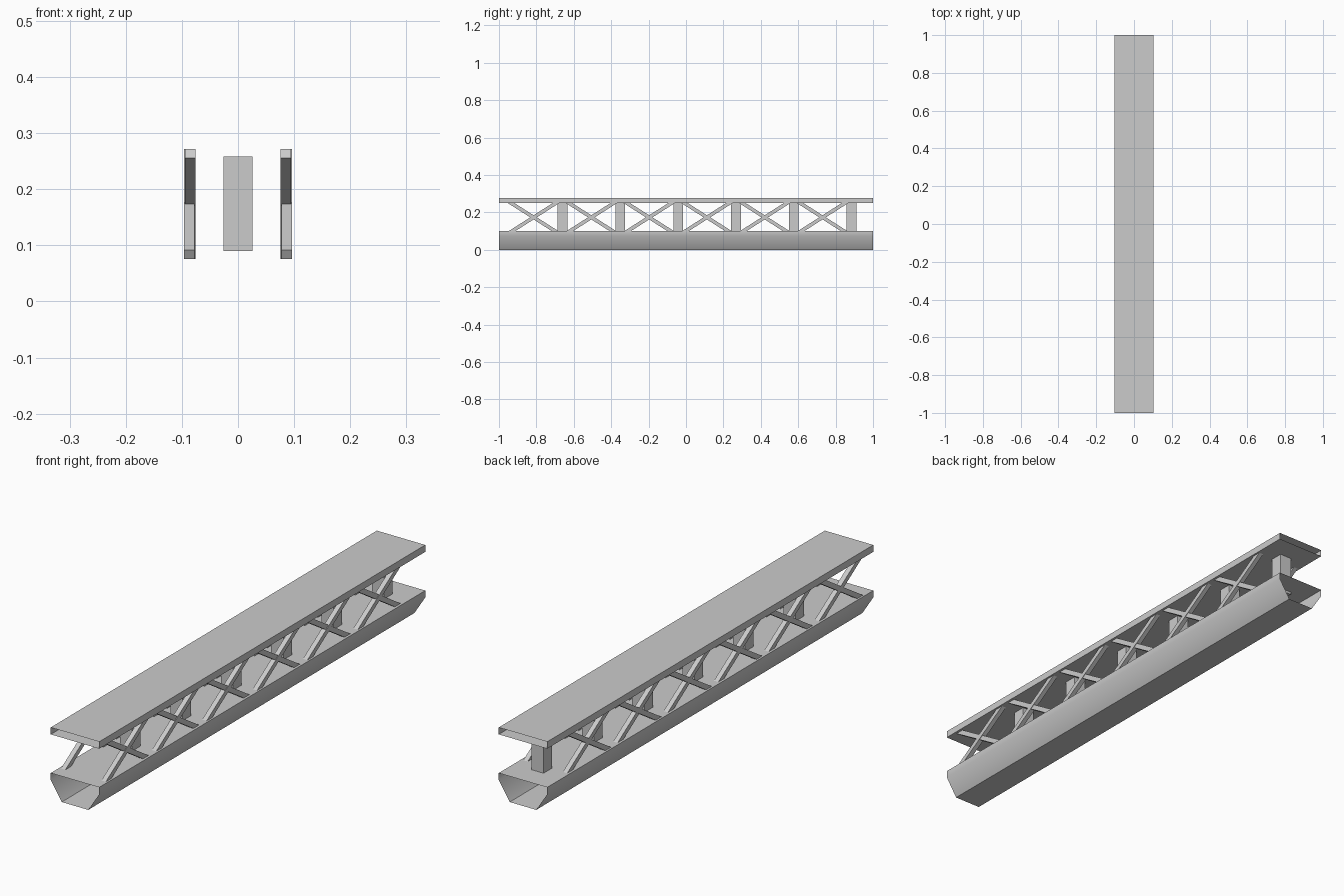
import bpy
import bmesh
import math
from mathutils import Matrix

if "Cube" in bpy.data.objects:
    bpy.data.objects.remove(bpy.data.objects["Cube"], do_unlink=True)

grey = bpy.data.materials.new("plain_grey")
grey.use_nodes = True
COLOUR = (0.6, 0.6, 0.6, 1)
grey.diffuse_color = COLOUR
grey.node_tree.nodes["Principled BSDF"].inputs["Base Color"].default_value = COLOUR

BAY = 0.309          # spacing of posts and braces
BAYS = 6
HALF = 0.104         # half width of both chords


def finish(bm, name):
    mesh = bpy.data.meshes.new(name)
    bm.to_mesh(mesh)
    bm.free()
    mesh.materials.append(grey)
    obj = bpy.data.objects.new(name, mesh)
    bpy.context.collection.objects.link(obj)
    return obj


def open_tube(name, profile):
    """Thin hollow beam along y; profile runs anticlockwise seen from the front."""
    bm = bmesh.new()
    front = [bm.verts.new((x, -1, z)) for x, z in profile]
    back = [bm.verts.new((x, 1, z)) for x, z in profile]
    for i in range(len(profile)):
        j = (i + 1) % len(profile)
        bm.faces.new((front[i], back[i], back[j], front[j]))
    return finish(bm, name)


def box(name, centre, size, tilt=0):
    bm = bmesh.new()
    bmesh.ops.create_cube(bm, size=1, matrix=Matrix.Diagonal((*size, 1)))
    obj = finish(bm, name)
    obj.location = centre
    obj.rotation_euler.x = tilt
    return obj


# Upper chord: flat hollow box
open_tube("upper_chord", [(-HALF, 0.25), (HALF, 0.25), (HALF, 0.277), (-HALF, 0.277)])

# Lower chord: hollow keel with chamfered, softly shaded sides
keel = open_tube("lower_chord", [(-0.057, 0), (0.057, 0), (HALF, 0.073),
                                 (HALF, 0.1), (-HALF, 0.1), (-HALF, 0.073)])
bpy.ops.object.select_all(action='DESELECT')
keel.select_set(True)
bpy.context.view_layer.objects.active = keel
bpy.ops.object.shade_smooth_by_angle(angle=math.radians(45))

# Central posts and crossed braces, one set per bay
TILT = math.radians(32.5)
for i in range(BAYS):
    box(f"post_{i + 1}", (0, -0.66 + i * BAY, 0.174), (0.052, 0.052, 0.168))
    y = -0.815 + i * BAY
    for side, label in ((1, "left"), (-1, "right")):
        for x, tilt, way in ((0.0868, TILT, "rising"), (0.0848, -TILT, "falling")):
            box(f"{label}_{way}_brace_{i + 1}", (side * x, y, 0.1735),
                (0.019, 0.335, 0.019), tilt)
